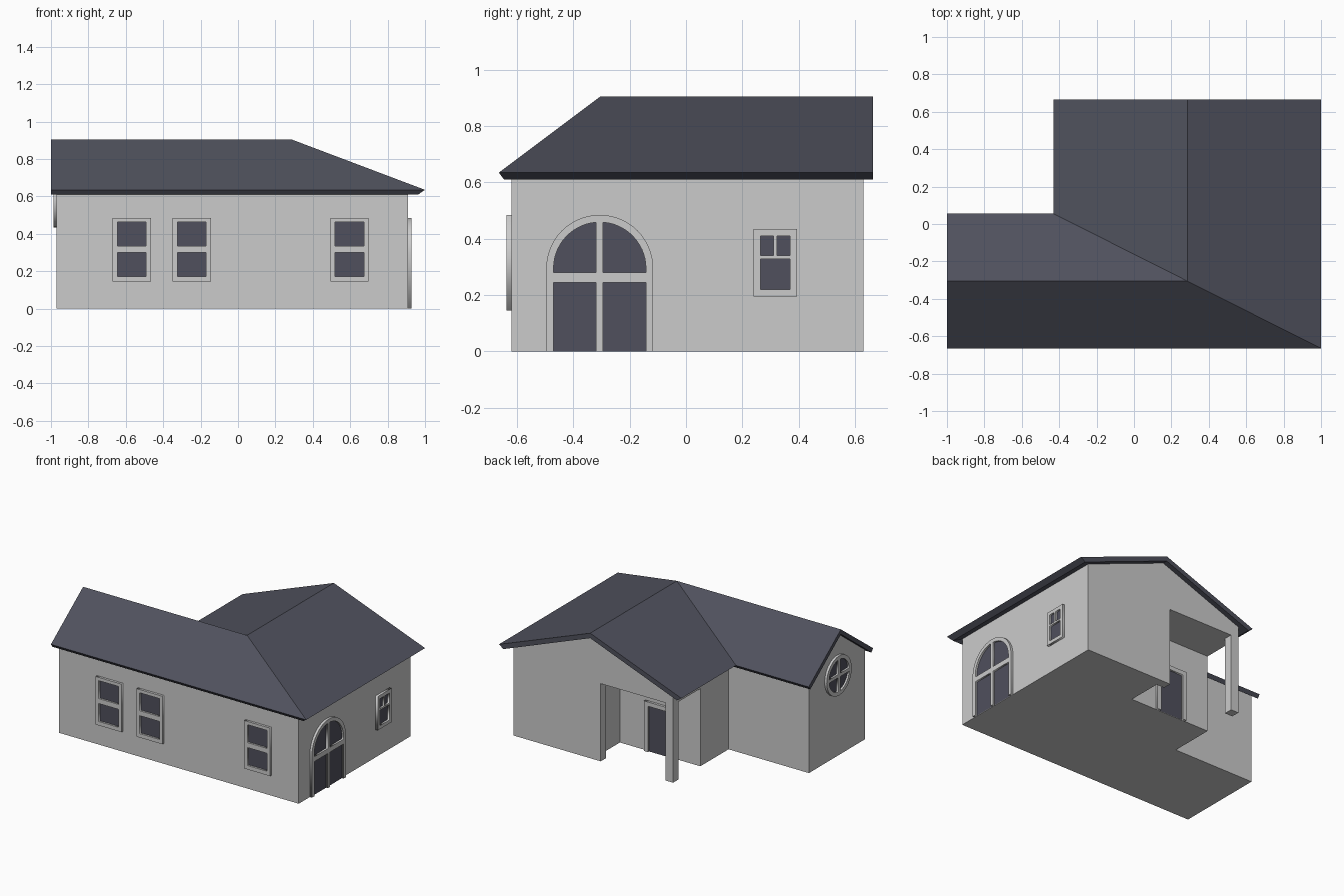
import bpy, bmesh
from math import sin, cos, pi, asin, acos
from mathutils import Matrix, Vector

if "Cube" in bpy.data.objects:
    bpy.data.objects.remove(bpy.data.objects["Cube"])


def material(name, rgb):
    m = bpy.data.materials.new(name)
    m.diffuse_color = (*rgb, 1)
    m.use_nodes = True
    m.node_tree.nodes["Principled BSDF"].inputs["Base Color"].default_value = m.diffuse_color
    return m


SLATE = material("slate", (0.08, 0.083, 0.11))
GLASS = material("dark_glass", (0.08, 0.08, 0.11))


def mesh_object(name, bm, mat=None):
    me = bpy.data.meshes.new(name)
    bm.to_mesh(me)
    bm.free()
    ob = bpy.data.objects.new(name, me)
    bpy.context.collection.objects.link(ob)
    if mat:
        me.materials.append(mat)
    return ob


# walls: footprint with porch notch, header band above it, gable triangles
bm = bmesh.new()


def face(pts):
    return bm.faces.new([bm.verts.new(p) for p in pts])


def ring(loop, z0, z1):
    for (ax, ay), (bx, by) in zip(loop, loop[1:] + loop[:1]):
        face([(ax, ay, z0), (bx, by, z0), (bx, by, z1), (ax, ay, z1)])


HEAD, TOP, APEX = 0.55, 0.635, 0.872
X0, X1, XP, Y0, Y1, Y2 = -0.97, 0.91, -0.34, -0.62, 0.63, 0.01
upper = [(X0, Y0), (X1, Y0), (X1, Y1), (XP, Y1), (XP, Y2), (X0, Y2)]
lower = [(X0, Y0), (X1, Y0), (X1, Y1), (0.227, Y1), (0.227, 0.57), (0.29, 0.57),
         (0.29, 0.325), (XP, 0.325), (XP, Y2), (X0, Y2)]
ring(lower, 0, HEAD)
ring(upper, HEAD, TOP)
face([(x, y, 0) for x, y in reversed(lower)])
face([(XP, Y1, HEAD), (0.29, Y1, HEAD), (0.29, 0.325, HEAD), (XP, 0.325, HEAD)])
face([(X1, Y1, TOP), (XP, Y1, TOP), (0.285, Y1, APEX)])
face([(X0, Y2, TOP), (X0, Y0, TOP), (X0, -0.305, APEX)])
bmesh.ops.remove_doubles(bm, verts=bm.verts, dist=1e-4)
mesh_object("walls", bm)

# porch post
bm = bmesh.new()
bmesh.ops.create_cube(bm, size=1, matrix=Matrix.Translation((XP + 0.03, Y1 - 0.03, HEAD / 2))
                      @ Matrix.Diagonal((0.06, 0.06, HEAD, 1)))
mesh_object("porch_post", bm)

# roof: top sheet and a slightly inset lower sheet joined by a rim
RX, RY, E, R = 0.285, -0.305, 0.635, 0.905
plan = [(-1, -0.665, E), (1, -0.665, E), (RX, RY, R), (-1, RY, R), (-1, 0.055, E),
        (-0.43, 0.055, E), (-0.43, 0.665, E), (RX, 0.665, R), (1, 0.665, E)]
bm = bmesh.new()
top = [bm.verts.new(p) for p in plan]
low = []
for x, y, z in plan:
    lx = x if x == -1 else RX + (x - RX) * 0.95
    ly = y if y == 0.665 else RY + (y - RY) * 0.95
    low.append(bm.verts.new((lx, ly, z - (0.035 if z == R else 0.024))))
for f in [(0, 1, 2, 3), (3, 2, 5, 4), (5, 2, 7, 6), (1, 8, 7, 2)]:
    bm.faces.new([top[i] for i in f])
    bm.faces.new([low[i] for i in reversed(f)])
rim = [0, 1, 8, 7, 6, 5, 4, 3]
for a, b in zip(rim, rim[1:] + rim[:1]):
    bm.faces.new([top[b], top[a], low[a], low[b]])
bmesh.ops.recalc_face_normals(bm, faces=bm.faces)
mesh_object("roof", bm, SLATE)


# flat outlines (with holes) placed on a wall
def rect(u0, u1, v0, v1):
    return [(u0, v0), (u1, v0), (u1, v1), (u0, v1)]


def arc(r, a0, a1, cv=0.0, n=24):
    return [(r * cos(a0 + (a1 - a0) * i / n), cv + r * sin(a0 + (a1 - a0) * i / n))
            for i in range(n + 1)]


WALLS = {"front": ((1, 0, 0), (0, -1, 0)), "right": ((0, 1, 0), (1, 0, 0)),
         "left": ((0, -1, 0), (-1, 0, 0)), "back": ((-1, 0, 0), (0, 1, 0))}


def panel(name, wall, at, loops, depth, lift=0.0, mat=None):
    u, n = (Vector(v) for v in WALLS[wall])
    cu = bpy.data.curves.new(name, 'CURVE')
    cu.dimensions, cu.fill_mode, cu.extrude = '2D', 'BOTH', depth / 2
    for loop in loops:
        s = cu.splines.new('POLY')
        s.points.add(len(loop) - 1)
        for p, (a, b) in zip(s.points, loop):
            p.co = (a, b, 0, 1)
        s.use_cyclic_u = True
    tmp = bpy.data.objects.new(name + "_outline", cu)
    bpy.context.collection.objects.link(tmp)
    dg = bpy.context.evaluated_depsgraph_get()
    me = bpy.data.meshes.new_from_object(tmp.evaluated_get(dg))
    bpy.data.objects.remove(tmp)
    pos = Vector(at) + n * (lift + depth / 2)
    m = Matrix((u, Vector((0, 0, 1)), n)).transposed().to_4x4()
    me.transform(Matrix.Translation(pos) @ m)
    me.materials.clear()
    if mat:
        me.materials.append(mat)
    ob = bpy.data.objects.new(name, me)
    bpy.context.collection.objects.link(ob)


def window(name, wall, at, outline, holes, glass, depth=0.017):
    panel(name + "_frame", wall, at, [outline] + holes, depth)
    panel(name + "_glass", wall, at, [glass], 0, 0.004, GLASS)


# front sash windows
for i, x in enumerate((-0.568, -0.247, 0.596)):
    window(f"front_window_{i + 1}", "front", (x, Y0, 0), rect(-0.102, 0.102, 0.145, 0.485),
           [rect(-0.077, 0.077, 0.173, 0.3), rect(-0.077, 0.077, 0.335, 0.462)],
           rect(-0.09, 0.09, 0.16, 0.475))

# small side window
window("side_window", "right", (X1, 0.3175, 0), rect(-0.077, 0.077, 0.195, 0.435),
       [rect(-0.052, 0.052, 0.22, 0.328), rect(-0.052, -0.006, 0.34, 0.41),
        rect(0.006, 0.052, 0.34, 0.41)], rect(-0.065, 0.065, 0.207, 0.422))

# arched double door
RO, RI, M, SP = 0.19, 0.164, 0.0125, 0.295
pane = [(M, 0.28), (RI, 0.28)] + arc(RI, 0, acos(M / RI), SP, 14)
outline = [(RO, 0)] + arc(RO, 0, pi, SP, 28) + [
    (-RO, 0), (-RI, 0), (-RI, 0.245), (-M, 0.245), (-M, 0),
    (M, 0), (M, 0.245), (RI, 0.245), (RI, 0)]
window("arched_door", "right", (X1, -0.3065, 0), outline,
       [pane, [(-u, v) for u, v in pane]],
       [(0.175, 0)] + arc(0.175, 0, pi, SP, 28) + [(-0.175, 0)])

# round gable window
RO, RI, M = 0.14, 0.113, 0.012
quad = [(M, M)] + arc(RI, asin(M / RI), acos(M / RI), 0, 8)
window("round_window", "left", (X0, -0.305, 0.575), arc(RO, 0, 2 * pi, 0, 32)[:-1],
       [[(a * u, b * v) for u, v in quad] for a in (1, -1) for b in (1, -1)],
       arc(0.125, 0, 2 * pi, 0, 32)[:-1])

# porch door
window("porch_door", "back", (-0.03, 0.325, 0),
       [(-0.12, 0), (-0.09, 0), (-0.09, 0.325), (0.09, 0.325), (0.09, 0),
        (0.12, 0), (0.12, 0.355), (-0.12, 0.355)], [], rect(-0.1, 0.1, 0, 0.335))
